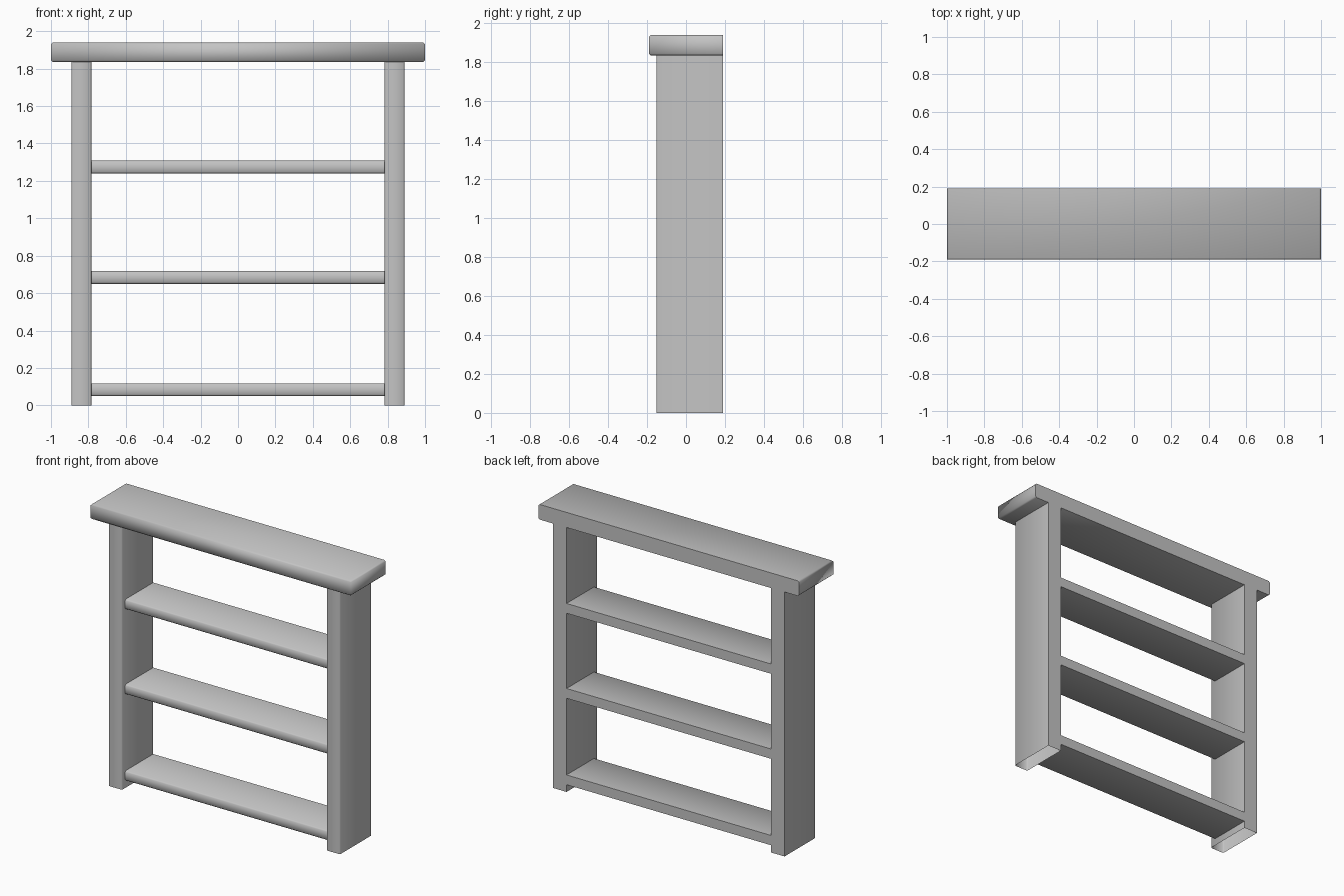
import bpy, bmesh, math
from mathutils import Vector

cube = bpy.data.objects.get("Cube")
if cube:
    bpy.data.objects.remove(cube, do_unlink=True)

grey = bpy.data.materials.new("plain grey")
grey.use_nodes = True
grey.diffuse_color = (0.55, 0.55, 0.55, 1)
grey.node_tree.nodes["Principled BSDF"].inputs["Base Color"].default_value = grey.diffuse_color

BACK = 0.19


def board(name, low, high, chamfer, eased, open_ends=False):
    """Box between two corners; edges chosen by eased(midpoint, direction) are chamfered."""
    low, high = Vector(low), Vector(high)
    centre, size = (low + high) / 2, high - low
    bm = bmesh.new()
    bmesh.ops.create_cube(bm, size=1)
    bmesh.ops.scale(bm, vec=size, verts=bm.verts)
    edges = []
    for e in bm.edges:
        mid = (e.verts[0].co + e.verts[1].co) / 2
        along = (e.verts[1].co - e.verts[0].co).normalized()
        if eased(mid, along):
            edges.append(e)
    bmesh.ops.bevel(bm, geom=edges, offset=chamfer, segments=1, affect='EDGES')
    bm.normal_update()
    if open_ends:
        caps = [f for f in bm.faces if abs(f.normal.z) > 0.9]
        bmesh.ops.delete(bm, geom=caps, context='FACES')
    mesh = bpy.data.meshes.new(name)
    bm.to_mesh(mesh)
    bm.free()
    mesh.materials.append(grey)
    obj = bpy.data.objects.new(name, mesh)
    obj.location = centre
    bpy.context.collection.objects.link(obj)
    bpy.ops.object.select_all(action='DESELECT')
    obj.select_set(True)
    bpy.context.view_layer.objects.active = obj
    bpy.ops.object.shade_smooth_by_angle(angle=math.radians(60))
    return obj


def front_and_ends(mid, along):
    # every horizontal edge except those on the flat back
    return abs(along.z) < 0.5 and mid.y < 0.01


def front_long(mid, along):
    return abs(along.x) > 0.5 and mid.y < 0


def front_upright(mid, along):
    return abs(along.z) > 0.5 and mid.y < 0


# Overhanging top slab
board("top_slab", (-1, -0.19, 1.835), (1, BACK, 1.94), 0.009, front_and_ends)

# Hollow uprights, open at the ends
for side, x in (("right", -0.837), ("left", 0.837)):
    board(side + "_upright", (x - 0.053, -0.152, 0), (x + 0.053, BACK, 1.835),
          0.007, front_upright, open_ends=True)

# Three shelves set back slightly from the front of the uprights
for name, z in (("lower", 0.05), ("middle", 0.65), ("upper", 1.24)):
    board(name + "_shelf", (-0.784, -0.118, z), (0.784, BACK, z + 0.068),
          0.008, front_long)
